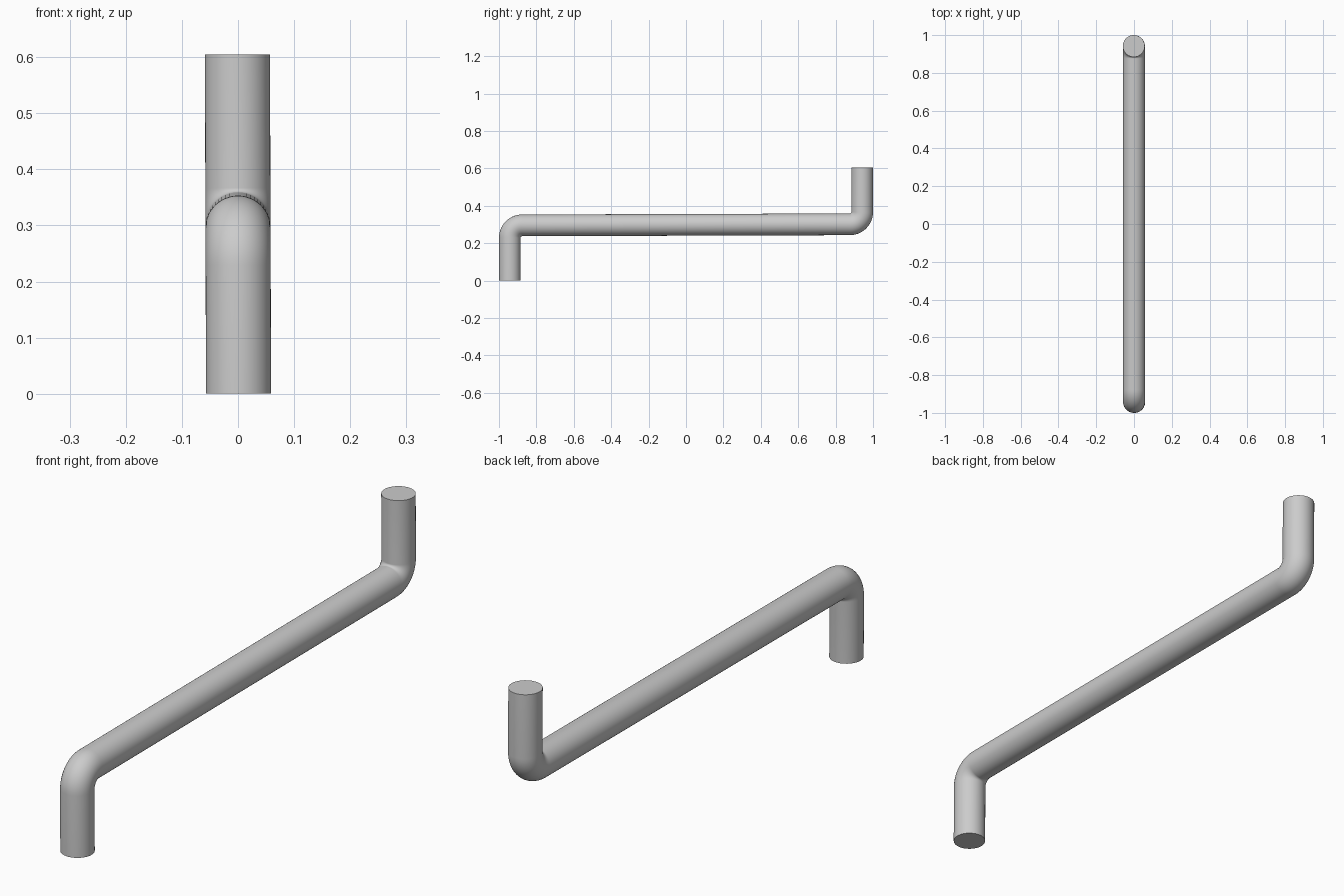
import bpy
import bmesh
import math
from mathutils import Vector

cube = bpy.data.objects.get("Cube")
if cube:
    bpy.data.objects.remove(cube, do_unlink=True)

RADIUS = 0.058
BEND = 0.066
SIDES = 48
BEND_STEPS = 14

# Plain grey metal
grey = bpy.data.materials.new("grey metal")
colour = (0.6, 0.6, 0.6, 1)
grey.diffuse_color = colour
grey.use_nodes = True
grey.node_tree.nodes["Principled BSDF"].inputs["Base Color"].default_value = colour


def fillet(before, corner, after, radius):
    """Points and directions of a round bend at a corner."""
    d_in = (corner - before).normalized()
    d_out = (after - corner).normalized()
    turn = d_in.angle(d_out)
    start = corner - d_in * radius * math.tan(turn / 2)
    side = (d_out - d_in * d_in.dot(d_out)).normalized()
    result = []
    for i in range(BEND_STEPS + 1):
        a = turn * i / BEND_STEPS
        point = start + d_in * radius * math.sin(a) + side * radius * (1 - math.cos(a))
        result.append((point, d_in * math.cos(a) + side * math.sin(a)))
    return result


# Centre line: front leg down, long bar, back leg up
foot = Vector((0.001, -0.942, 0))
front_corner = Vector((0, -0.942, 0.295))
back_corner = Vector((0, 0.942, 0.301))
tip = Vector((-0.001, 0.942, 0.605))
up = Vector((0, 0, 1))
path = [(foot, up)]
path += fillet(foot, front_corner, back_corner, BEND)
path += fillet(front_corner, back_corner, tip, BEND)
path.append((tip, up))

# Sweep a circle along the centre line
bm = bmesh.new()
rings = []
for point, direction in path:
    across = Vector((1, 0, 0))
    normal = direction.cross(across).normalized()
    ring = []
    for i in range(SIDES):
        a = 2 * math.pi * i / SIDES
        ring.append(bm.verts.new(point + RADIUS * (across * math.cos(a) + normal * math.sin(a))))
    rings.append(ring)

for lower, upper in zip(rings, rings[1:]):
    for i in range(SIDES):
        j = (i + 1) % SIDES
        bm.faces.new((lower[i], lower[j], upper[j], upper[i]))

# Flat end caps
bm.faces.new(rings[0])
bm.faces.new(rings[-1])
bmesh.ops.recalc_face_normals(bm, faces=bm.faces)

mesh = bpy.data.meshes.new("bent_rod")
bm.to_mesh(mesh)
bm.free()
mesh.materials.append(grey)
rod = bpy.data.objects.new("bent_rod", mesh)
bpy.context.collection.objects.link(rod)

bpy.ops.object.select_all(action="DESELECT")
rod.select_set(True)
bpy.context.view_layer.objects.active = rod
bpy.ops.object.shade_smooth_by_angle(angle=math.radians(40))
